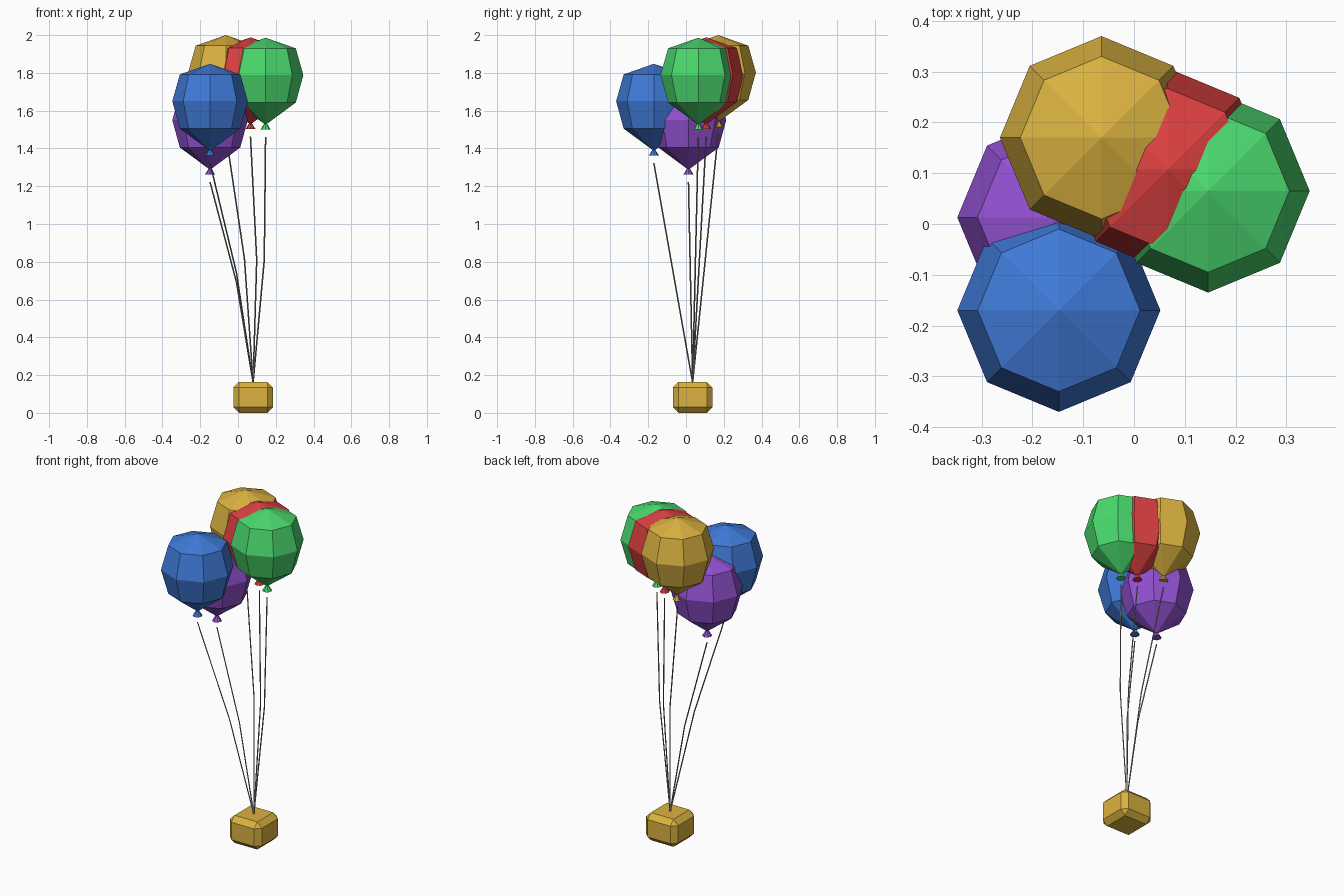
import bpy
import bmesh
from math import pi, cos, sin
from mathutils import Vector

cube = bpy.data.objects.get("Cube")
if cube:
    bpy.data.objects.remove(cube, do_unlink=True)


def to_linear(c):
    return c / 12.92 if c <= 0.04045 else ((c + 0.055) / 1.055) ** 2.4


def make_material(name, rgb):
    mat = bpy.data.materials.new(name)
    mat.use_nodes = True
    colour = [to_linear(c) for c in rgb] + [1.0]
    mat.diffuse_color = colour
    mat.node_tree.nodes["Principled BSDF"].inputs["Base Color"].default_value = colour
    return mat


def add_object(name, bm, mat, location=(0, 0, 0)):
    bmesh.ops.recalc_face_normals(bm, faces=bm.faces)
    mesh = bpy.data.meshes.new(name)
    bm.to_mesh(mesh)
    bm.free()
    mesh.materials.append(mat)
    obj = bpy.data.objects.new(name, mesh)
    obj.location = location
    bpy.context.collection.objects.link(obj)
    return obj


def lathe(name, profile, sides, mat, location):
    """Turn a (radius, height) profile about z; zero radius makes a pole."""
    bm = bmesh.new()
    rings = []
    for r, z in profile:
        count = sides if r else 1
        rings.append([bm.verts.new((r * cos(2 * pi * i / sides), r * sin(2 * pi * i / sides), z))
                      for i in range(count)])
    for a, b in zip(rings, rings[1:]):
        for i in range(sides):
            j = (i + 1) % sides
            corners = [a[i % len(a)], a[j % len(a)], b[j % len(b)], b[i % len(b)]]
            bm.faces.new(list(dict.fromkeys(corners)))
    return add_object(name, bm, mat, location)


def string(name, points, radius, mat):
    """Thin square tube through the points."""
    bm = bmesh.new()
    rings = [[bm.verts.new(p + Vector((radius * cos(k * pi / 2), radius * sin(k * pi / 2), 0)))
              for k in range(4)] for p in points]
    for a, b in zip(rings, rings[1:]):
        for k in range(4):
            bm.faces.new((a[k], a[(k + 1) % 4], b[(k + 1) % 4], b[k]))
    bm.faces.new(rings[0])
    bm.faces.new(rings[-1])
    return add_object(name, bm, mat)


yellow = make_material("yellow", (0.86, 0.70, 0.25))
grey = make_material("string grey", (0.55, 0.55, 0.55))

# Balloon colour, material and widest-point centre
balloons = [
    ("blue", make_material("blue", (0.25, 0.48, 0.85)), (-0.148, -0.17, 1.65)),
    ("purple", make_material("purple", (0.58, 0.32, 0.83)), (-0.148, 0.013, 1.55)),
    ("green", make_material("green", (0.29, 0.85, 0.43)), (0.146, 0.065, 1.788)),
    ("red", make_material("red", (0.86, 0.25, 0.25)), (0.066, 0.107, 1.79)),
    ("yellow", yellow, (-0.064, 0.17, 1.802)),
]
BALLOON = [(0, 0.198), (0.16, 0.142), (0.2, 0), (0.16, -0.145), (0, -0.263)]
KNOT = [(0, -0.245), (0.027, -0.288), (0, -0.288)]
anchor = Vector((0.08, 0.035, 0.16))

for name, mat, centre in balloons:
    lathe(name + "_balloon", BALLOON, 8, mat, centre)
    lathe(name + "_knot", KNOT, 8, mat, centre)
    # String bends sideways at its middle
    top = Vector(centre) - Vector((0, 0, 0.328))
    middle = (top + anchor) / 2 + Vector((0.026, 0, 0))
    string(name + "_string", [anchor, middle, top], 0.004, grey)

# Chamfered weight box
bm = bmesh.new()
bmesh.ops.create_cube(bm, size=1)
bmesh.ops.scale(bm, vec=(0.21, 0.21, 0.164), verts=bm.verts)
bmesh.ops.bevel(bm, geom=bm.edges[:], offset=0.03, segments=1, affect='EDGES')
add_object("weight_box", bm, yellow, (0.08, 0.035, 0.082))
